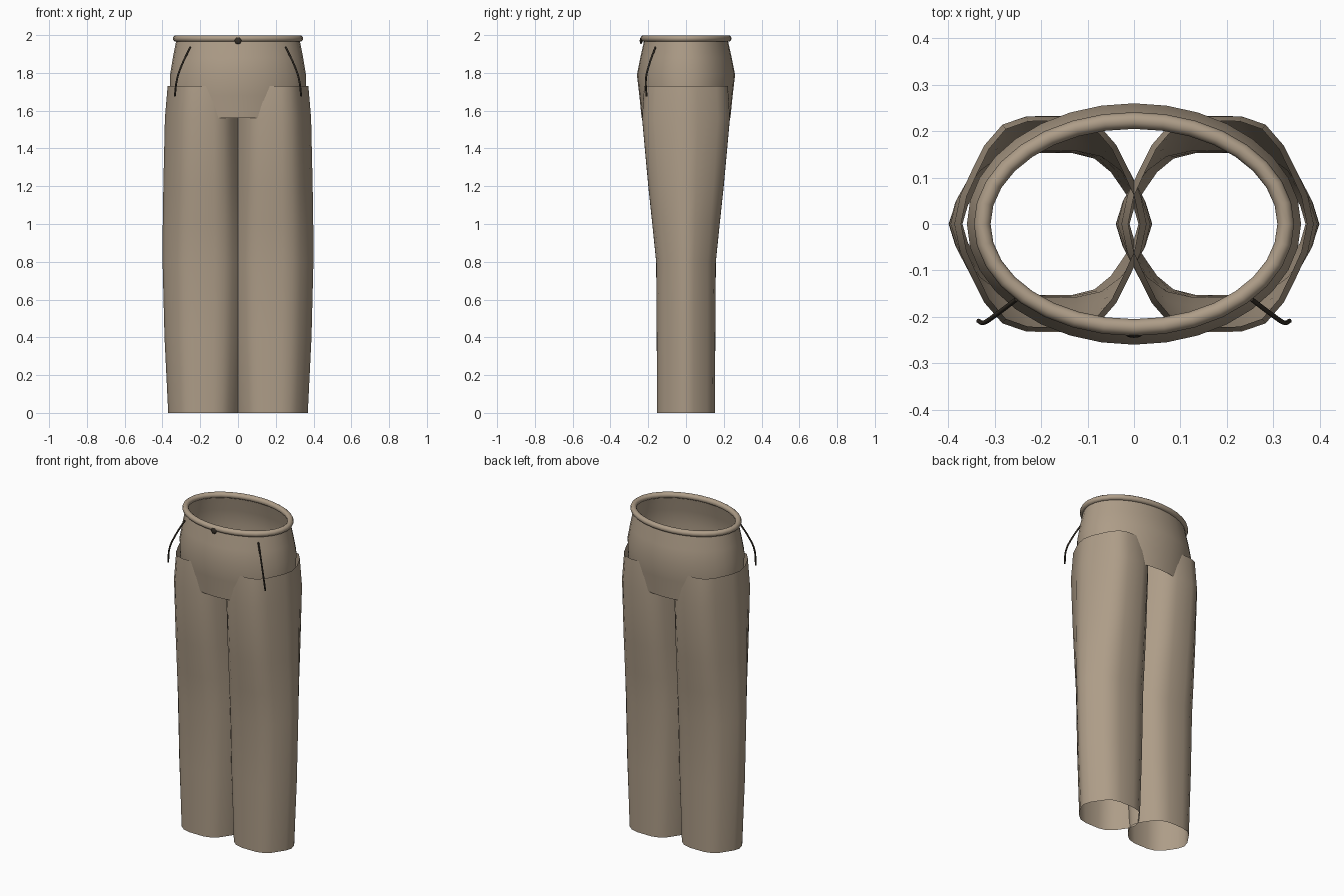
import bpy
import bmesh
from math import sin, cos, pi

cube = bpy.data.objects.get("Cube")
if cube:
    bpy.data.objects.remove(cube, do_unlink=True)


def material(name, rgb):
    m = bpy.data.materials.new(name)
    m.use_nodes = True
    m.diffuse_color = (*rgb, 1)
    bsdf = next(n for n in m.node_tree.nodes if n.type == 'BSDF_PRINCIPLED')
    bsdf.inputs["Base Color"].default_value = (*rgb, 1)
    return m


cloth = material("tan cloth", (0.42, 0.335, 0.245))
dark = material("dark trim", (0.035, 0.028, 0.02))


def finish(name, bm, mat):
    mesh = bpy.data.meshes.new(name)
    bm.to_mesh(mesh)
    bm.free()
    mesh.materials.append(mat)
    obj = bpy.data.objects.new(name, mesh)
    bpy.context.collection.objects.link(obj)
    bpy.ops.object.select_all(action='DESELECT')
    obj.select_set(True)
    bpy.context.view_layer.objects.active = obj
    bpy.ops.object.shade_smooth_by_angle(angle=pi / 4)
    return obj


def sleeve(name, rings, cx=0, sides=24, fold=0):
    """Open cloth tube through (z, x radius, y radius) rings, with soft folds."""
    bm = bmesh.new()
    loops = []
    for z, rx, ry in rings:
        loop = []
        for i in range(sides):
            a = 2 * pi * i / sides
            r = 1 + fold * cos(6 * a)
            loop.append(bm.verts.new((cx + rx * r * cos(a), ry * r * sin(a), z)))
        loops.append(loop)
    for low, high in zip(loops, loops[1:]):
        for i in range(sides):
            j = (i + 1) % sides
            bm.faces.new((low[i], low[j], high[j], high[i]))
    return finish(name, bm, cloth)


# Hips, open at the waist and below
sleeve("hips", [(1.56, 0.35, 0.235), (1.68, 0.36, 0.247), (1.79, 0.36, 0.26),
                (1.88, 0.345, 0.242), (1.98, 0.325, 0.22)], sides=32)

# Trouser legs, overlapping slightly at the inner seam
leg_rings = [(0, 0.184, 0.158), (0.4, 0.203, 0.16), (0.8, 0.213, 0.163),
             (1.0, 0.212, 0.184), (1.2, 0.209, 0.206), (1.56, 0.201, 0.24),
             (1.73, 0.187, 0.229)]
for side, sign in (("left", 1), ("right", -1)):
    sleeve(side + "_leg", leg_rings, cx=sign * 0.18, fold=0.03)

# Rolled waistband
bpy.ops.mesh.primitive_torus_add(major_radius=1, minor_radius=0.1,
                                 major_segments=32, minor_segments=10)
band = bpy.context.object
band.name = "waistband"
for v in band.data.vertices:
    x, y, z = v.co
    d = (x * x + y * y) ** 0.5
    tube = (d - 1) * 0.18
    v.co = (x / d * (0.327 + tube), y / d * (0.223 + tube), 1.982 + z * 0.18)
band.data.materials.append(cloth)
bpy.ops.object.shade_smooth_by_angle(angle=pi / 3)

# Front button
bm = bmesh.new()
bmesh.ops.create_uvsphere(bm, u_segments=16, v_segments=8, radius=0.018)
for v in bm.verts:
    v.co = (v.co.x, -0.238 + v.co.y * 0.4, 1.97 + v.co.z)
finish("button", bm, dark)

# Pocket piping
for side, sign in (("left", 1), ("right", -1)):
    curve = bpy.data.curves.new(side + "_pocket", 'CURVE')
    curve.dimensions = '3D'
    curve.bevel_depth = 0.005
    curve.bevel_resolution = 2
    curve.resolution_u = 6
    curve.use_fill_caps = True
    path = [(0.253, -0.162, 1.937), (0.298, -0.196, 1.84),
            (0.322, -0.212, 1.77), (0.335, -0.209, 1.675)]
    spline = curve.splines.new('BEZIER')
    spline.bezier_points.add(len(path) - 1)
    for p, (x, y, z) in zip(spline.bezier_points, path):
        p.co = (sign * x, y, z)
        p.handle_left_type = p.handle_right_type = 'AUTO'
    curve.materials.append(dark)
    bpy.context.collection.objects.link(
        bpy.data.objects.new(side + "_pocket", curve))
